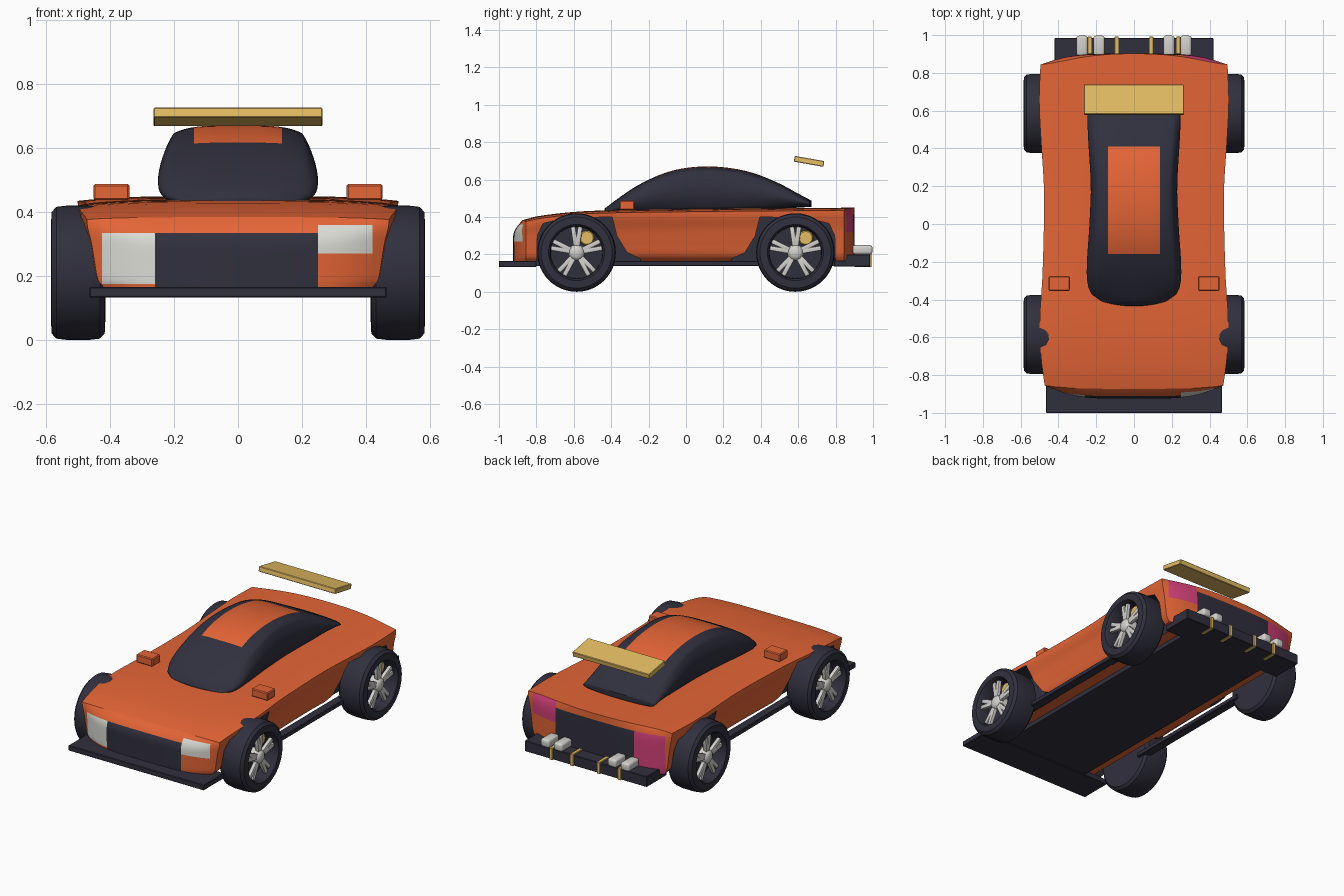
import bpy, bmesh, math
from mathutils import Matrix, Vector

cube = bpy.data.objects.get("Cube")
if cube:
    bpy.data.objects.remove(cube, do_unlink=True)


def material(name, r, g, b):
    m = bpy.data.materials.new(name)
    m.use_nodes = True
    m.diffuse_color = (r, g, b, 1)
    m.node_tree.nodes["Principled BSDF"].inputs["Base Color"].default_value = (r, g, b, 1)
    return m


ORANGE = material("orange_paint", 0.78, 0.13, 0.037)
DARK = material("dark_trim", 0.03, 0.029, 0.048)
WHITE = material("lamp_white", 0.72, 0.72, 0.67)
PINK = material("lamp_magenta", 0.66, 0.053, 0.19)
GOLD = material("gold", 0.78, 0.51, 0.125)
SILVER = material("silver", 0.65, 0.64, 0.61)


def finish(bm, name, mats, angle=35):
    bmesh.ops.recalc_face_normals(bm, faces=bm.faces[:])
    me = bpy.data.meshes.new(name)
    bm.to_mesh(me)
    bm.free()
    ob = bpy.data.objects.new(name, me)
    bpy.context.collection.objects.link(ob)
    for m in mats:
        me.materials.append(m)
    if angle:
        smooth(ob, angle)
    return ob


def smooth(ob, angle):
    bpy.ops.object.select_all(action='DESELECT')
    ob.select_set(True)
    bpy.context.view_layer.objects.active = ob
    bpy.ops.object.shade_smooth_by_angle(angle=math.radians(angle))


def box(name, lo, hi, mat, bevel=0.0, tilt=0.0, segments=1):
    lo, hi = Vector(lo), Vector(hi)
    bm = bmesh.new()
    bmesh.ops.create_cube(bm, size=1, matrix=Matrix.Diagonal((*(hi - lo), 1)))
    if bevel:
        bmesh.ops.bevel(bm, geom=bm.edges[:], offset=bevel, segments=segments,
                        profile=0.5, affect='EDGES')
    bm.transform(Matrix.Translation((lo + hi) / 2) @ Matrix.Rotation(tilt, 4, 'X'))
    return finish(bm, name, [mat])


def curve(points, t):
    """Smooth interpolation through (position, value) points."""
    t = min(max(t, points[0][0]), points[-1][0])
    n = len(points)

    def slope(i):
        a, b = points[max(i - 1, 0)], points[min(i + 1, n - 1)]
        return (b[1] - a[1]) / (b[0] - a[0])
    i = next(k for k in range(n - 1) if t <= points[k + 1][0])
    (x0, y0), (x1, y1) = points[i], points[i + 1]
    h = x1 - x0
    s = (t - x0) / h
    return (y0 * (1 + 2 * s) * (1 - s) ** 2 + slope(i) * h * s * (1 - s) ** 2
            + y1 * s * s * (3 - 2 * s) + slope(i + 1) * h * s * s * (s - 1))


def shaped_block(shape, tag):
    """Finely divided cube, faces tagged by cube side, then moved by a shape function."""
    bm = bmesh.new()
    bmesh.ops.create_cube(bm, size=2)
    bmesh.ops.subdivide_edges(bm, edges=bm.edges[:], cuts=27, use_grid_fill=True)
    for f in bm.faces:
        f.material_index = tag(f.calc_center_median())
    for v in bm.verts:
        v.co = shape(*v.co)
    return bm


def cut_tagged(bm, tag, axis, value):
    faces = [f for f in bm.faces if f.material_index == tag]
    geom = faces + list({e for f in faces for e in f.edges}) + list({v for f in faces for v in f.verts})
    co, no = Vector(), Vector()
    co[axis], no[axis] = value, 1
    bmesh.ops.bisect_plane(bm, geom=geom, dist=1e-5, plane_co=co, plane_no=no)


def paint(bm, tag, rule):
    for f in [f for f in bm.faces if f.material_index == tag]:
        f.material_index = rule(f.calc_center_median())


# Body shell
BODY_WIDTH = [(-0.86, 0.472), (-0.7, 0.493), (-0.5, 0.499), (-0.3, 0.486), (0, 0.477),
              (0.2, 0.477), (0.45, 0.493), (0.65, 0.502), (0.85, 0.495)]
BODY_TOP = [(-0.93, 0.355), (-0.85, 0.392), (-0.7, 0.417), (-0.5, 0.433), (0, 0.442), (0.9, 0.45)]
SIDE = [(-1, 0.8), (-0.8, 0.865), (-0.3, 0.905), (0.3, 0.945), (0.75, 0.99), (1, 1)]


def body_shape(u, v, w):
    y = v * 0.85 - 0.005
    side = curve(SIDE, w)
    side += (1 - side) * 0.45 * v ** 4
    x = u * side * curve(BODY_WIDTH, y)
    lean = max(w, 0) ** 4 * (0.75 if v < 0 else 0.9 * u * u)
    y += math.copysign(0.07 if v < 0 else 0.057, v) * v ** 8 * (1 - u ** 4) * (1 - lean)
    top = curve(BODY_TOP, y) - 0.014 * u ** 4
    return Vector((x, y, 0.165 + (top - 0.165) * (w + 1) / 2))


bm = shaped_block(body_shape, lambda c: 8 if c.y < -0.999 else 9 if c.y > 0.999 else 0)
for axis, cuts in ((0, (-0.425, -0.26, 0.25, 0.42)), (2, (0.175, 0.27, 0.335, 0.36))):
    for value in cuts:
        cut_tagged(bm, 8, axis, value)
for axis, cuts in ((0, (-0.455, -0.27, 0.27, 0.455)), (2, (0.32, 0.41))):
    for value in cuts:
        cut_tagged(bm, 9, axis, value)


def front_rule(c):
    if -0.26 < c.x < 0.25:
        return 1 if c.z < 0.335 else 0
    if c.x < 0:
        return 2 if c.x > -0.425 and 0.175 < c.z < 0.335 else 0
    return 2 if c.x < 0.42 and 0.27 < c.z < 0.36 else 0


def rear_rule(c):
    if abs(c.x) < 0.27:
        return 1 if c.z < 0.41 else 0
    if abs(c.x) > 0.455:
        return 0
    return 3 if (c.z < 0.41 if c.x < 0 else c.z > 0.32) else 0


paint(bm, 8, front_rule)
paint(bm, 9, rear_rule)
body = finish(bm, "body_shell", [ORANGE, DARK, WHITE, PINK], 0)

# Wheel arch openings, flared towards the middle of the car
ARCH = [(0.36, 0.1), (0.34, 0.178), (0.27, 0.21), (0.215, 0.3), (0.19, 0.4),
        (-0.06, 0.395), (-0.18, 0.365), (-0.21, 0.3), (-0.215, 0.1)]
for sx in (-1, 1):
    for sy in (-1, 1):
        bm = bmesh.new()
        face = bm.faces.new([bm.verts.new((sx * 0.37, sy * (0.585 - d), z)) for d, z in ARCH])
        out = bmesh.ops.extrude_face_region(bm, geom=[face])
        bmesh.ops.translate(bm, vec=(sx * 0.33, 0, 0),
                            verts=[g for g in out["geom"] if isinstance(g, bmesh.types.BMVert)])
        for f in bm.faces:
            f.material_index = 1
        cutter = finish(bm, "arch_cutter", [ORANGE, DARK], 0)
        cutter.hide_render = True
        mod = body.modifiers.new("arch", 'BOOLEAN')
        mod.operation, mod.solver, mod.object = 'DIFFERENCE', 'EXACT', cutter
        bpy.context.view_layer.objects.active = body
        bpy.ops.object.modifier_apply(modifier=mod.name)
        bpy.data.objects.remove(cutter, do_unlink=True)
smooth(body, 30)

# Glass cabin with painted roof panel
CABIN_TOP = [(-0.41, 0.445), (-0.35, 0.5), (-0.25, 0.572), (-0.1, 0.64), (0.05, 0.668),
             (0.2, 0.666), (0.35, 0.638), (0.5, 0.578), (0.6, 0.522), (0.67, 0.482)]
CABIN_WIDTH = [(-0.41, 0.17), (-0.37, 0.225), (-0.28, 0.25), (0, 0.236), (0.2, 0.229),
               (0.5, 0.245), (0.66, 0.245)]
CABIN_BASE = [(-0.41, 0.42), (0.2, 0.425), (0.67, 0.455)]


def cabin_shape(u, v, w):
    y = 0.125 + v * 0.535
    top, base = curve(CABIN_TOP, y), curve(CABIN_BASE, y)
    x = u * math.sqrt(1 - 0.25 * w * w) * curve(CABIN_WIDTH, y)
    z = (top + base) / 2 + (top - base) / 2 * w * math.sqrt(1 - 0.35 * u ** 4)
    y += math.copysign(0.025 if v < 0 else 0.01, v) * v ** 6 * (1 - u * u)
    return Vector((x, y, z))


bm = shaped_block(cabin_shape, lambda c: 8 if c.z > 0.999 else 1)
for axis, cuts in ((0, (-0.138, 0.138)), (1, (-0.16, 0.41))):
    for value in cuts:
        cut_tagged(bm, 8, axis, value)
paint(bm, 8, lambda c: 0 if abs(c.x) < 0.138 and -0.16 < c.y < 0.41 else 1)
finish(bm, "cabin", [ORANGE, DARK], 60)

# Floor, splitter, diffuser and wing
box("floor", (-0.3, -0.9, 0.138), (0.3, 0.85, 0.168), DARK)
box("front_splitter", (-0.465, -1, 0.132), (0.465, -0.8, 0.165), DARK, 0.003)
box("rear_diffuser", (-0.42, 0.79, 0.135), (0.42, 0.985, 0.2), DARK, 0.003)
box("rear_wing", (-0.264, 0.578, 0.682), (0.264, 0.738, 0.713), GOLD, 0.003, math.radians(-10))


# Wheels
def lathe(name, profile, x, y, sx, mat, n=48):
    bm = bmesh.new()
    rim = [bm.verts.new((x + sx * a, y, 0.21 + r)) for r, a in profile]
    edges = [bm.edges.new(p) for p in zip(rim, rim[1:])]
    bmesh.ops.spin(bm, geom=rim + edges, cent=(x, y, 0.21), axis=(1, 0, 0),
                   angle=math.tau, steps=n, use_merge=True)
    bmesh.ops.remove_doubles(bm, verts=bm.verts[:], dist=1e-5)
    return finish(bm, name, [mat])


TYRE = [(0, -0.085), (0.15, -0.085), (0.19, -0.083), (0.206, -0.068), (0.21, -0.035), (0.21, 0.035),
        (0.206, 0.068), (0.19, 0.083), (0.15, 0.085), (0.14, 0.07), (0.138, 0.005), (0, 0.005)]
HUB = [(0, 0.078), (0.024, 0.076), (0.038, 0.066), (0.044, 0.05), (0.044, 0)]
CALIPER = [(0, 0.035), (0.034, 0.035), (0.04, 0.028), (0.04, 0)]

for sx, side in ((-1, "right"), (1, "left")):
    for sy, end in ((-1, "front"), (1, "rear")):
        x, y, tag = sx * 0.5, sy * 0.585, f"{end}_{side}"
        lathe("tyre_" + tag, TYRE, x, y, sx, DARK)
        lathe("hub_" + tag, HUB, x, y, sx, SILVER, 24)
        caliper = lathe("caliper_" + tag, CALIPER, x, y, sx, GOLD, 24)
        caliper.location = (0, 0.055, 0.078)
        bm = bmesh.new()
        for k in range(5):
            for split in (-8, 8):
                turn = Matrix.Rotation(math.tau * k / 5 + math.radians(split), 4, 'X')
                bmesh.ops.create_cube(bm, size=1, matrix=Matrix.Translation((x + sx * 0.052, y, 0.21))
                                      @ turn @ Matrix.Translation((0, 0, 0.085))
                                      @ Matrix.Diagonal((0.024, 0.026, 0.108, 1)))
        bmesh.ops.bevel(bm, geom=bm.edges[:], offset=0.006, segments=2, profile=0.5, affect='EDGES')
        finish(bm, "spokes_" + tag, [SILVER])

    # Side skirt, mirror, exhausts and diffuser fins
    def pair(name, x0, x1, y0, y1, z0, z1, mat, bevel, segments=1):
        a, b = sorted((sx * x0, sx * x1))
        box(f"{name}_{side}", (a, y0, z0), (b, y1, z1), mat, bevel, 0, segments)
    pair("side_skirt", 0.4, 0.455, -0.45, 0.45, 0.138, 0.165, DARK, 0.003)
    pair("mirror", 0.34, 0.452, -0.355, -0.275, 0.438, 0.487, ORANGE, 0.005)
    for n, c in (("inner", 0.185), ("outer", 0.275)):
        pair("exhaust_" + n, c - 0.03, c + 0.03, 0.89, 0.997, 0.2, 0.25, SILVER, 0.014, 3)
    for n, c in (("inner", 0.092), ("outer", 0.235)):
        pair("fin_" + n, c - 0.011, c + 0.011, 0.9, 0.992, 0.133, 0.207, GOLD, 0.002)
